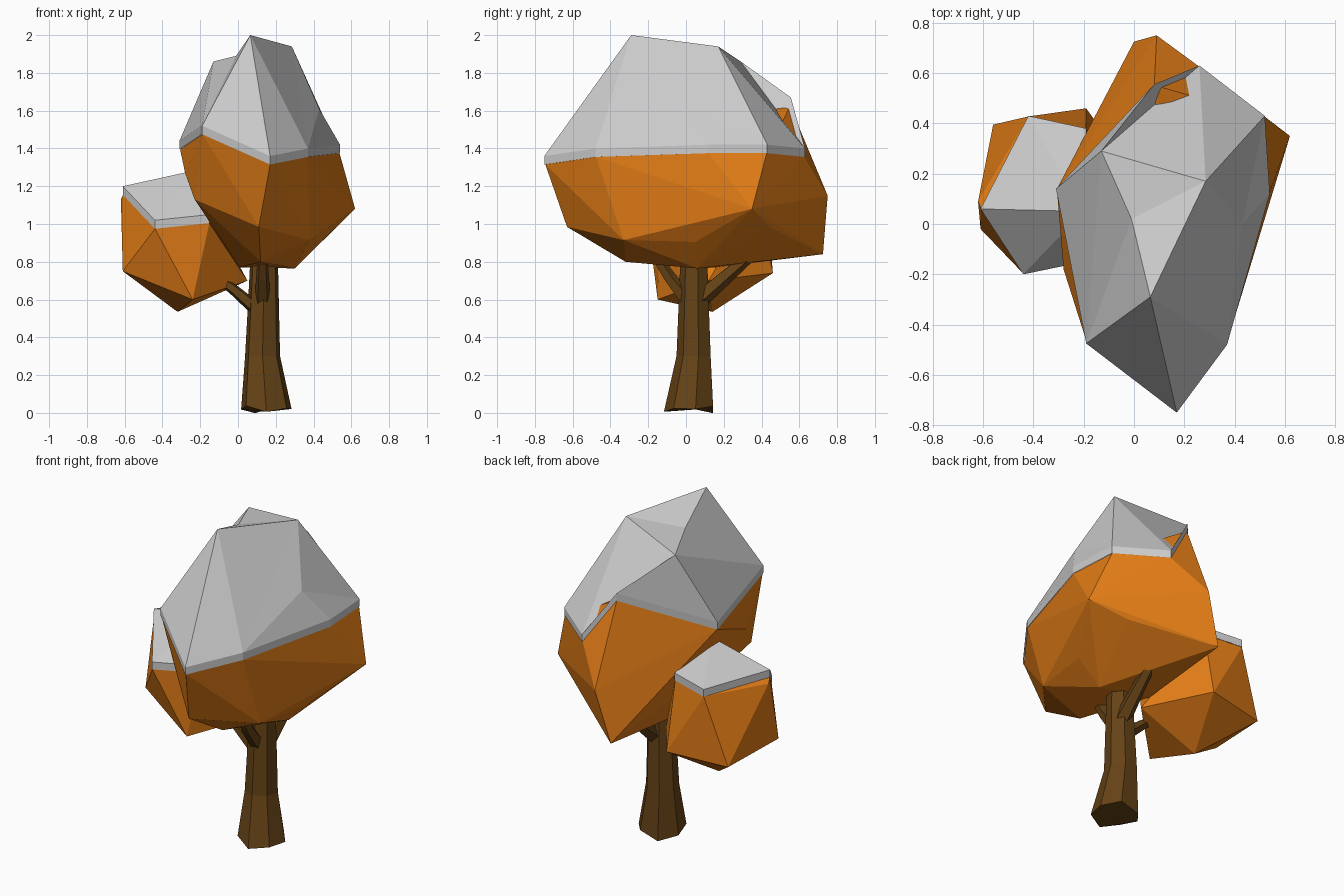
import bpy, bmesh, math
from mathutils import Vector

if "Cube" in bpy.data.objects:
    bpy.data.objects.remove(bpy.data.objects["Cube"])


def material(name, rgb):
    m = bpy.data.materials.new(name)
    m.diffuse_color = (*rgb, 1)
    m.use_nodes = True
    m.node_tree.nodes["Principled BSDF"].inputs["Base Color"].default_value = m.diffuse_color
    return m


LEAF = material("autumn_leaf", (0.75, 0.2, 0.008))
BARK = material("bark", (0.13, 0.055, 0.008))


def finish(bm, name, mat=None):
    bmesh.ops.recalc_face_normals(bm, faces=bm.faces)
    me = bpy.data.meshes.new(name)
    bm.to_mesh(me)
    bm.free()
    if mat:
        me.materials.append(mat)
    bpy.context.collection.objects.link(bpy.data.objects.new(name, me))


def snow(name, pts, faces, drop=0.045):
    """Faceted snow sheet with a short rim hanging from its border."""
    bm = bmesh.new()
    v = {k: bm.verts.new(p) for k, p in pts.items()}
    for f in faces.split():
        bm.faces.new([v[k] for k in f])
    bmesh.ops.recalc_face_normals(bm, faces=bm.faces)
    border = [e for e in bm.edges if e.is_boundary]
    ext = bmesh.ops.extrude_edge_only(bm, edges=border)["geom"]
    for g in ext:
        if isinstance(g, bmesh.types.BMVert):
            g.co.z -= drop
    finish(bm, name)


def foliage(name, rim, low, drop=0.045):
    """Faceted leaf mass: hull of the dropped snow rim and lower points."""
    bm = bmesh.new()
    mid = sum((Vector(p) for p in rim), Vector()) / len(rim)
    for p in rim:
        q = mid + (Vector(p) - mid) * 0.993
        bm.verts.new((q.x, q.y, p[2] - drop))
    for p in low:
        bm.verts.new(p)
    r = bmesh.ops.convex_hull(bm, input=bm.verts)
    loose = [g for g in r["geom_interior"] if isinstance(g, bmesh.types.BMVert)]
    bmesh.ops.delete(bm, geom=loose, context='VERTS')
    finish(bm, name, LEAF)


def limb(name, rings, sides, tilt=0.0):
    """Tapered faceted limb through (x, y, z, radius) stations."""
    bm = bmesh.new()
    axis = (Vector(rings[-1][:3]) - Vector(rings[0][:3])).normalized()
    rot = Vector((0, 0, 1)).rotation_difference(axis)
    loops = []
    for x, y, z, r in rings:
        loop = []
        for i in range(sides):
            a = 2 * math.pi * (i + 0.25) / sides
            off = rot @ Vector((math.cos(a) * r, math.sin(a) * r, 0))
            loop.append(bm.verts.new(Vector((x, y, z)) + off))
        loops.append(loop)
    for i, v in enumerate(loops[0]):   # uneven foot
        v.co.z += tilt * (1 + math.sin(i * 2.1))
    for a, b in zip(loops, loops[1:]):
        for i in range(sides):
            j = (i + 1) % sides
            bm.faces.new((a[i], a[j], b[j], b[i]))
    bm.faces.new(loops[0][::-1])
    bm.faces.new(loops[-1])
    finish(bm, name, BARK)


# Large crown with snow cap
big = dict(A=(0.17, -0.75, 1.36), B=(-0.19, -0.475, 1.52), C=(0.37, -0.48, 1.40),
           D=(0.065, -0.29, 2.0), E=(0.285, 0.17, 1.94), F=(-0.13, 0.29, 1.86),
           G=(-0.01, 0.02, 1.89), H=(0.08, 0.555, 1.67), J=(0.26, 0.63, 1.40),
           K=(0.52, 0.43, 1.42), L=(-0.31, 0.14, 1.44), P=(0.43, 0.0, 1.61),
           Q=(0.54, 0.12, 1.42))
snow("large_snow_cap", big,
     "ABD ADC DCE ECP CQP PQK EPK EKJ EJF FJH FHL BFL BFG BGD DGE GEF")
foliage("large_crown", [big[k] for k in "ABCQKJHL"], [
    (0.62, 0.35, 1.08), (0.42, 0.45, 0.98), (0.44, 0.05, 0.905),
    (0.38, -0.33, 0.915), (0.11, -0.63, 0.985), (0.12, -0.32, 0.80),
    (0.30, 0.06, 0.765), (0.01, 0.15, 0.77), (0.09, 0.75, 1.15),
    (0.0, 0.725, 0.84), (-0.06, -0.3, 0.97), (-0.23, -0.30, 1.13),
    (-0.28, -0.18, 1.27)])

# Small side crown with snow cap
small = dict(a=(-0.61, 0.06, 1.20), b=(-0.42, 0.43, 1.17), c=(-0.19, 0.38, 1.19),
             p=(-0.20, 0.05, 1.29), d=(-0.15, -0.14, 1.05), e=(-0.44, -0.2, 1.02))
snow("small_snow_cap", small, "aep edp abp bcp pdc")
foliage("small_crown", [small[k] for k in "abcde"], [
    (-0.61, -0.02, 0.75), (-0.56, 0.395, 0.72), (-0.19, 0.46, 0.74),
    (-0.24, -0.15, 0.60), (-0.32, 0.14, 0.535), (0.05, 0.12, 0.70),
    (-0.62, 0.09, 1.13)])

# Trunk and branches
limb("trunk", [(0.15, 0.02, 0, 0.137), (0.13, 0.045, 0.3, 0.095),
               (0.135, 0.045, 0.6, 0.083), (0.14, 0.045, 0.95, 0.07)], 7, 0.02)
limb("left_branch", [(0.12, 0.03, 0.53, 0.04), (-0.02, 0.03, 0.65, 0.03),
                     (-0.14, 0.05, 0.74, 0.02)], 5)
limb("back_branch", [(0.15, 0.07, 0.60, 0.05), (0.16, 0.22, 0.73, 0.04),
                     (0.17, 0.42, 0.90, 0.025)], 5)
limb("front_branch", [(0.13, 0.02, 0.58, 0.045), (0.13, -0.09, 0.72, 0.035),
                      (0.13, -0.18, 0.86, 0.025)], 5)
